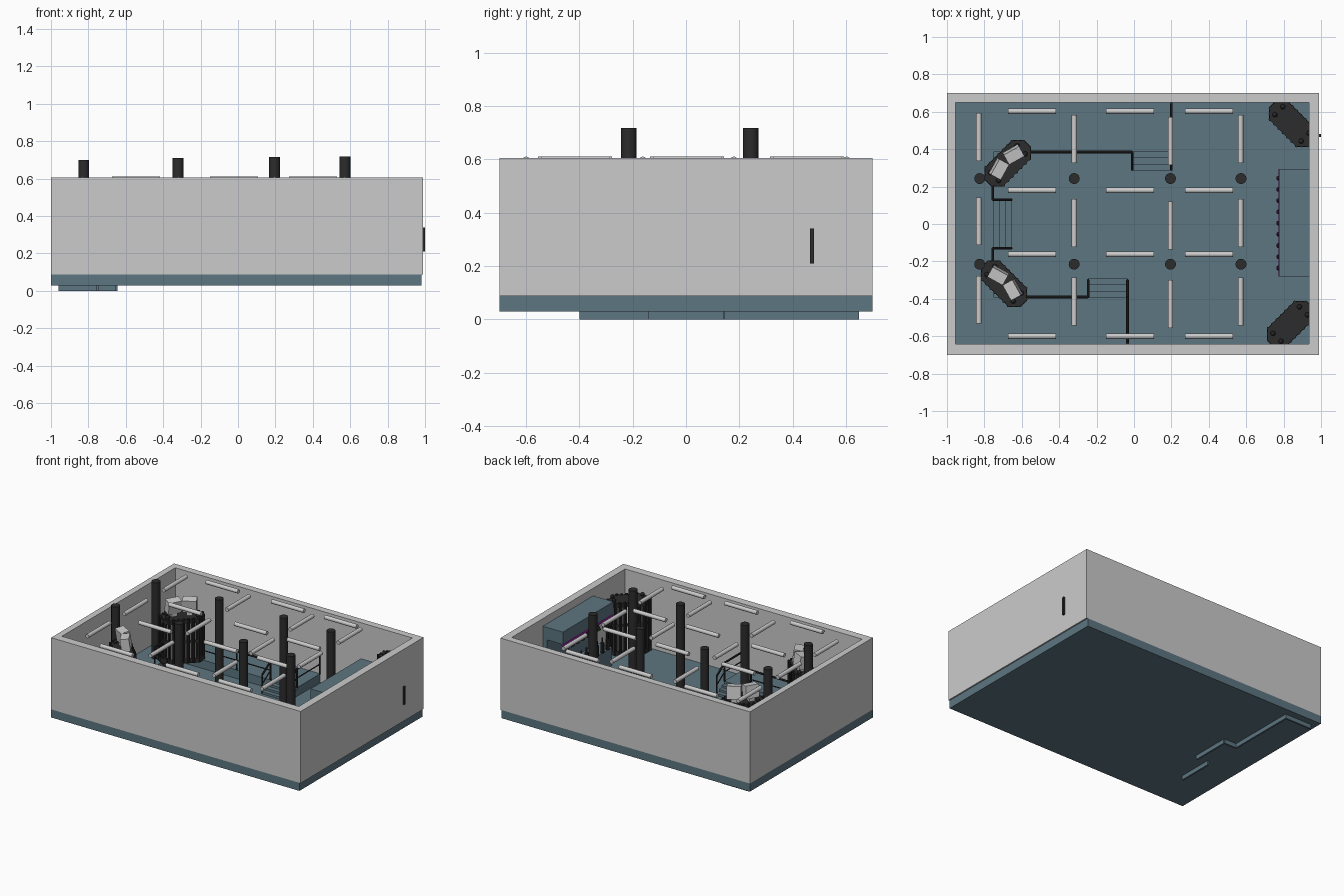
import bpy, bmesh, math
from mathutils import Vector, Matrix

if "Cube" in bpy.data.objects:
    bpy.data.objects.remove(bpy.data.objects["Cube"])


def material(name, rgb):
    m = bpy.data.materials.new(name)
    m.diffuse_color = (*rgb, 1)
    m.use_nodes = True
    m.node_tree.nodes["Principled BSDF"].inputs["Base Color"].default_value = m.diffuse_color
    return m


TEAL = material("slate_blue", (0.11, 0.18, 0.22))
DARK = material("black_metal", (0.025, 0.025, 0.025))
PINK = material("magenta_glow", (0.35, 0.02, 0.4))


def finish(name, bm, mat=None, smooth=False):
    bmesh.ops.recalc_face_normals(bm, faces=bm.faces)
    me = bpy.data.meshes.new(name)
    bm.to_mesh(me)
    bm.free()
    ob = bpy.data.objects.new(name, me)
    bpy.context.collection.objects.link(ob)
    if mat:
        me.materials.append(mat)
    if smooth:
        bpy.context.view_layer.objects.active = ob
        bpy.ops.object.select_all(action='DESELECT')
        ob.select_set(True)
        bpy.ops.object.shade_smooth_by_angle()
    return ob


def add_box(bm, x0, x1, y0, y1, z0, z1, frame=Matrix()):
    m = frame @ Matrix.Translation(((x0 + x1) / 2, (y0 + y1) / 2, (z0 + z1) / 2))
    bmesh.ops.create_cube(bm, size=1, matrix=m @ Matrix.Diagonal((x1 - x0, y1 - y0, z1 - z0, 1)))


def add_rod(bm, a, b, r, n=8):
    a, b = Vector(a), Vector(b)
    d = b - a
    m = Matrix.Translation((a + b) / 2) @ d.to_track_quat('Z', 'Y').to_matrix().to_4x4()
    bmesh.ops.create_cone(bm, cap_ends=True, segments=n, radius1=r, radius2=r, depth=d.length, matrix=m)


def boxes(name, items, mat=None):
    bm = bmesh.new()
    for it in items:
        add_box(bm, *it)
    return finish(name, bm, mat)


def add_prism(bm, pts, z0, z1, frame=Matrix()):
    lo = [bm.verts.new(frame @ Vector((x, y, z0))) for x, y in pts]
    hi = [bm.verts.new(frame @ Vector((x, y, z1))) for x, y in pts]
    bm.faces.new(lo[::-1])
    bm.faces.new(hi)
    for i in range(len(pts)):
        j = (i + 1) % len(pts)
        bm.faces.new((lo[i], lo[j], hi[j], hi[i]))


FLOOR, DECK, RAIL = 0.088, 0.15, 0.285

# shell: floor slab and four walls
boxes("floor_slab", [(-1, 0.98, -0.7, 0.7, 0.03, FLOOR)], TEAL)
for name, dims in {"front_wall": (-0.955, 0.99, -0.7, -0.642), "back_wall": (-0.955, 0.99, 0.65, 0.7),
                   "left_wall": (-1, -0.955, -0.7, 0.7), "right_wall": (0.935, 0.99, -0.642, 0.65)}.items():
    boxes(name, [(*dims, FLOOR, 0.605)])
boxes("door_handle", [(0.985, 1.0, 0.465, 0.48, 0.21, 0.34)], DARK)

# U-shaped raised deck
bm = bmesh.new()
add_prism(bm, [(-0.955, -0.642), (-0.03, -0.642), (-0.03, -0.39), (-0.75, -0.39), (-0.75, 0.385),
               (0.2, 0.385), (0.2, 0.65), (-0.955, 0.65)], FLOOR - 0.01, DECK)
finish("raised_deck", bm, TEAL)

# deck skirts poking out under the slab
t = 0.006
boxes("deck_skirt", [(-0.75 - t, -0.75 + t, -0.4, -0.14, 0, 0.04), (-0.65 - t, -0.65 + t, -0.14, 0.14, 0, 0.04),
                     (-0.75, -0.65, 0.14 - t, 0.14 + t, 0, 0.04), (-0.75 - t, -0.75 + t, 0.14, 0.65, 0, 0.04),
                     (-0.96, -0.75, 0.65 - 2 * t, 0.65, 0, 0.04)], TEAL)

# three flights of steps
rise = (DECK - FLOOR) / 4
for name, side in (("left_steps", 0), ("back_steps", 1), ("front_steps", -1)):
    steps = []
    for i in range(3):
        z, run = FLOOR + rise * (3 - i), 0.033 * (i + 1)
        if side == 0:
            steps.append((-0.755, -0.75 + run, -0.13, 0.13, FLOOR - 0.005, z))
        elif side == 1:
            steps.append((-0.01, 0.2, 0.385 - run, 0.39, FLOOR - 0.005, z))
        else:
            steps.append((-0.245, -0.035, -0.395, -0.39 + run, FLOOR - 0.005, z))
    boxes(name, steps, TEAL)

# railings: (x, y, drop) paths, sloping down beside the steps
drop = DECK - FLOOR
paths = [[(-0.56, 0.385, 0), (-0.28, 0.385, 0), (-0.01, 0.385, 0), (-0.01, 0.29, drop)],
         [(0.2, 0.645, 0), (0.2, 0.385, 0), (0.2, 0.29, drop)],
         [(-0.58, -0.39, 0), (-0.41, -0.39, 0), (-0.245, -0.39, 0), (-0.245, -0.3, drop)],
         [(-0.035, -0.64, 0), (-0.035, -0.39, 0), (-0.035, -0.3, drop)]]
for s in (1, -1):
    paths.append([(-0.755, s * 0.21, 0), (-0.755, s * 0.13, 0), (-0.655, s * 0.13, drop)])
bm = bmesh.new()
for path in paths:
    for x, y, d in path:
        add_rod(bm, (x, y, DECK - d), (x, y, RAIL - d), 0.006)
    for (xa, ya, da), (xb, yb, db) in zip(path, path[1:]):
        add_rod(bm, (xa, ya, RAIL - da), (xb, yb, RAIL - db), 0.007)
        add_rod(bm, (xa, ya, RAIL - 0.065 - da), (xb, yb, RAIL - 0.065 - db), 0.004)
finish("railings", bm, DARK)

# columns
for x, top in ((-0.825, 0.70), (-0.32, 0.71), (0.195, 0.717), (0.572, 0.718)):
    for y in (0.243, -0.215):
        bm = bmesh.new()
        add_rod(bm, (x, y, FLOOR - 0.01), (x, y, top), 0.029, 24)
        finish("column", bm, DARK, True)

# hanging tube lights, running along y and along x
bm = bmesh.new()
for x, s in ((-0.83, 0.01), (-0.32, 0), (0.195, -0.012), (0.57, 0)):
    for y in (0.455, 0.005, -0.415):
        add_rod(bm, (x, y + s - 0.128, 0.596), (x, y + s + 0.128, 0.596), 0.0145, 16)
for x in (-0.545, -0.022, 0.4):
    for y in (0.603, 0.18, -0.162, -0.6):
        add_rod(bm, (x - 0.128, y, 0.596), (x + 0.128, y, 0.596), 0.0145, 16)
finish("tube_lights", bm, None, True)

# bar: canopy, back panel, counter, glow strip and a row of bottles
Y0, Y1 = -0.28, 0.295
boxes("bar_canopy", [(0.775, 0.936, Y0, Y1, 0.46, 0.55)], TEAL)
boxes("bar_back_panel", [(0.9, 0.936, Y0, Y1, FLOOR, 0.46)], TEAL)
boxes("bar_counter", [(0.785, 0.9, Y0, Y1, FLOOR, 0.22)], TEAL)
boxes("glow_strip", [(0.773, 0.785, Y0, Y1, 0.447, 0.462)], PINK)
bm = bmesh.new()
for i in range(9):
    y = -0.235 + i * 0.06
    add_rod(bm, (0.79, y, 0.22), (0.79, y, 0.29), 0.014, 10)
    add_rod(bm, (0.79, y, 0.29), (0.79, y, 0.325), 0.006, 10)
    add_rod(bm, (0.8, y, 0.45), (0.772, y, 0.405), 0.013, 10)
finish("bottles_and_spots", bm, DARK)


# speaker tower: eight-sided core, slats round it, plates and knobs
def tower(label, x, y, angle, base, monitors):
    frame = Matrix.Translation((x, y, 0)) @ Matrix.Rotation(math.radians(angle), 4, 'Z')

    def octagon(s):
        a, b, c = 0.15 * s, 0.07 * s, 0.045 * s
        return [(a, c - b), (a, b - c), (a - c, b), (c - a, b), (-a, b - c), (-a, c - b), (c - a, -b), (a - c, -b)]
    bm = bmesh.new()
    top = 0.46
    add_prism(bm, octagon(0.86), base, top, frame)
    for z0, z1, s in ((base - 0.005, base + 0.03, 1), (0.29, 0.31, 0.97), (top - 0.03, top, 0.98)):
        add_prism(bm, octagon(s), z0, z1, frame)
    ring = octagon(0.94)
    slats = bmesh.new()
    for i in range(8):
        p, q = Vector(ring[i]), Vector(ring[(i + 1) % 8])
        n = max(2, round((q - p).length / 0.035))
        for k in range(n):
            c = p.lerp(q, k / n)
            a, b = frame @ Vector((*c, base)), frame @ Vector((*c, top + 0.006))
            add_rod(bm, a, b, 0.009, 8)
            c = p.lerp(q, (k + 0.5) / n) * 0.95
            a, b = frame @ Vector((*c, base + 0.03)), frame @ Vector((*c, top - 0.03))
            add_rod(slats, a, b, 0.004, 6)
    for u in (-0.1, 0.1):
        for v in (-0.03, 0.03):
            m = frame @ Matrix.Translation((u, v, top + 0.008))
            bmesh.ops.create_icosphere(bm, subdivisions=2, radius=0.014, matrix=m)
    finish(label + "_tower", bm, DARK)
    finish(label + "_tower_bars", slats)
    if monitors:
        bm = bmesh.new()
        for u, w, tilt in ((-0.055, 0.012, 16), (0.055, 0.012, -16)):
            m = frame @ Matrix.Translation((u, w, 0.525)) @ Matrix.Rotation(math.radians(tilt), 4, 'Z')
            add_box(bm, -0.047, 0.047, -0.03, 0.03, -0.04, 0.05, m @ Matrix.Rotation(0.15, 4, 'X'))
            add_box(bm, -0.02, 0.02, -0.02, 0.02, -0.07, -0.02, m)
        finish(label + "_monitors", bm)


tower("back_left", -0.675, 0.325, 45, DECK, True)
tower("front_left", -0.695, -0.32, -45, DECK, True)
tower("back_right", 0.845, 0.535, -45, FLOOR, False)
tower("front_right", 0.835, -0.535, 45, FLOOR, False)
